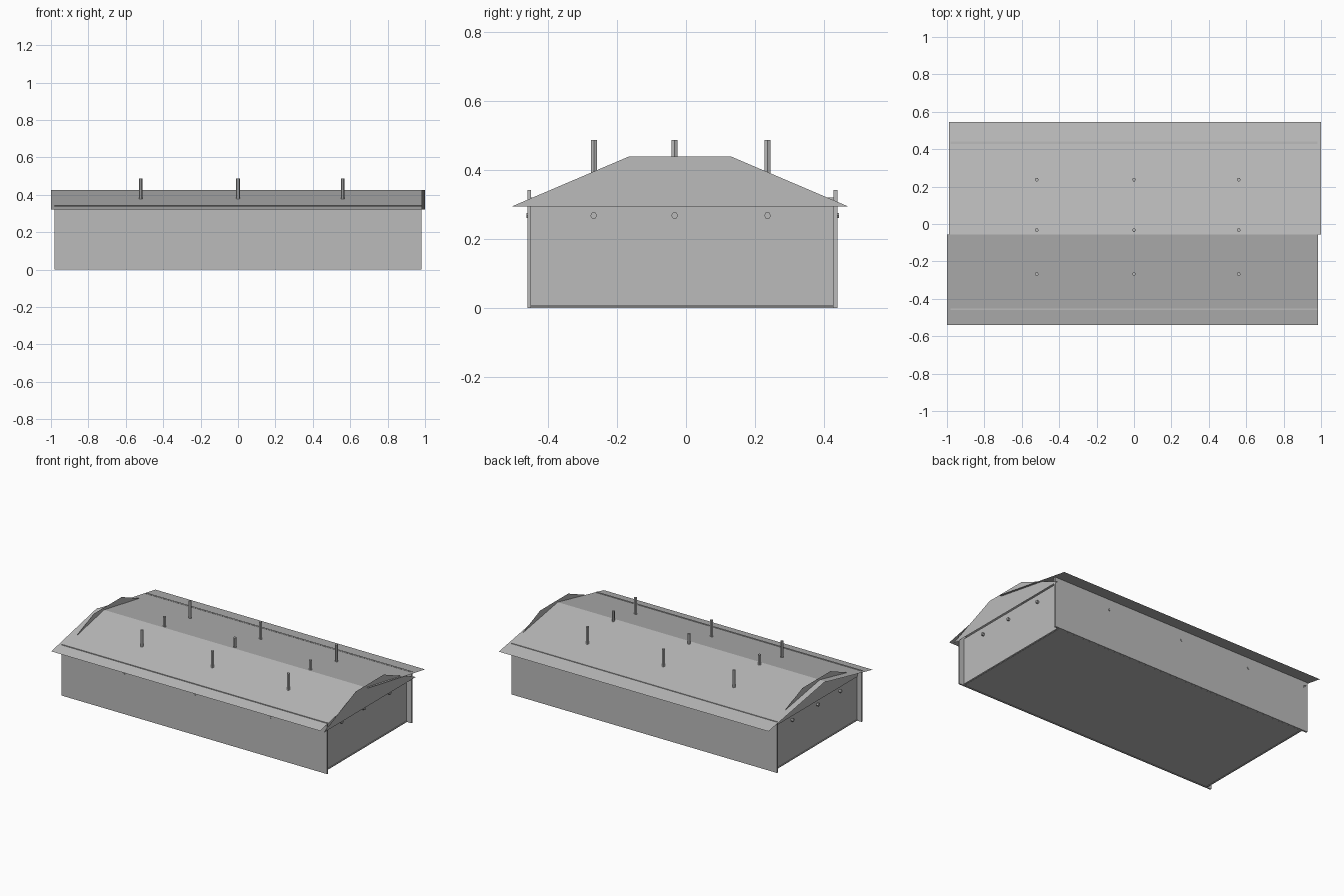
import bpy, math
from mathutils import Matrix, Vector

if "Cube" in bpy.data.objects:
    bpy.data.objects.remove(bpy.data.objects["Cube"])

grey = bpy.data.materials.new("sheet_grey")
grey.diffuse_color = (0.5, 0.5, 0.5, 1)
grey.use_nodes = True
grey.node_tree.nodes["Principled BSDF"].inputs["Base Color"].default_value = grey.diffuse_color


def make(name, verts, faces):
    me = bpy.data.meshes.new(name)
    me.from_pydata(verts, [], faces)
    me.materials.append(grey)
    ob = bpy.data.objects.new(name, me)
    bpy.context.collection.objects.link(ob)
    return ob


def sheet(name, pts):
    """One thin flat panel from its outline."""
    return make(name, pts, [list(range(len(pts)))])


def slab(name, lo, hi):
    """Box panel between two corners."""
    v = [(x, y, z) for x in (lo[0], hi[0]) for y in (lo[1], hi[1]) for z in (lo[2], hi[2])]
    f = [(0, 1, 3, 2), (4, 6, 7, 5), (0, 4, 5, 1), (2, 3, 7, 6), (0, 2, 6, 4), (1, 5, 7, 3)]
    return make(name, v, f)


def rod(name, a, b, r=0.01):
    """Six-sided rod between two points."""
    a, b = Vector(a), Vector(b)
    q = (b - a).to_track_quat('Z', 'Y')
    ring = [q @ Vector((r * math.cos(i * math.pi / 3), r * math.sin(i * math.pi / 3), 0)) for i in range(6)]
    v = [a + p for p in ring] + [b + p for p in ring]
    f = [(i, (i + 1) % 6, (i + 1) % 6 + 6, i + 6) for i in range(6)]
    f += [(5, 4, 3, 2, 1, 0), (6, 7, 8, 9, 10, 11)]
    return make(name, v, f)


# Floor
slab("floor", (-0.95, -0.45, 0.002), (0.95, 0.425, 0.008))

# Long walls run past the end walls as short wings
slab("front_wall", (-0.98, -0.46, 0), (0.98, -0.451, 0.342))
slab("back_wall", (-0.98, 0.428, 0), (0.98, 0.44, 0.342))

# End walls between the long walls
slab("left_end_wall", (-0.945, -0.451, 0), (-0.938, 0.428, 0.32))
slab("right_end_wall", (0.938, -0.451, 0), (0.945, 0.428, 0.32))

# Trapezoid gables that rise just above the roof
outline = [(-0.505, 0.295), (0.47, 0.295), (0.13, 0.44), (-0.165, 0.44)]
sheet("right_gable", [(0.985, y, z) for y, z in outline])
sheet("left_gable", [(-0.95, y, z) for y, z in reversed(outline)])

# Roof slopes, offset slightly along the length
sheet("front_roof", [(-1, -0.54, 0.32), (0.985, -0.54, 0.32), (0.985, -0.055, 0.425), (-1, -0.055, 0.425)])
sheet("back_roof", [(-0.99, -0.055, 0.425), (1, -0.055, 0.425), (1, 0.545, 0.32), (-0.99, 0.545, 0.32)])

# Grid of rods: upright, lengthwise and crosswise
xs, ys = (-0.52, 0, 0.56), (-0.268, -0.033, 0.237)
for x in xs:
    rod("cross_rod", (x, -0.463, 0.268), (x, 0.444, 0.268), 0.008)
    for y in ys:
        rod("upright_rod", (x, y, 0.01), (x, y, 0.488))
for y in ys:
    rod("long_rod", (-0.96, y, 0.268), (0.96, y, 0.268))
